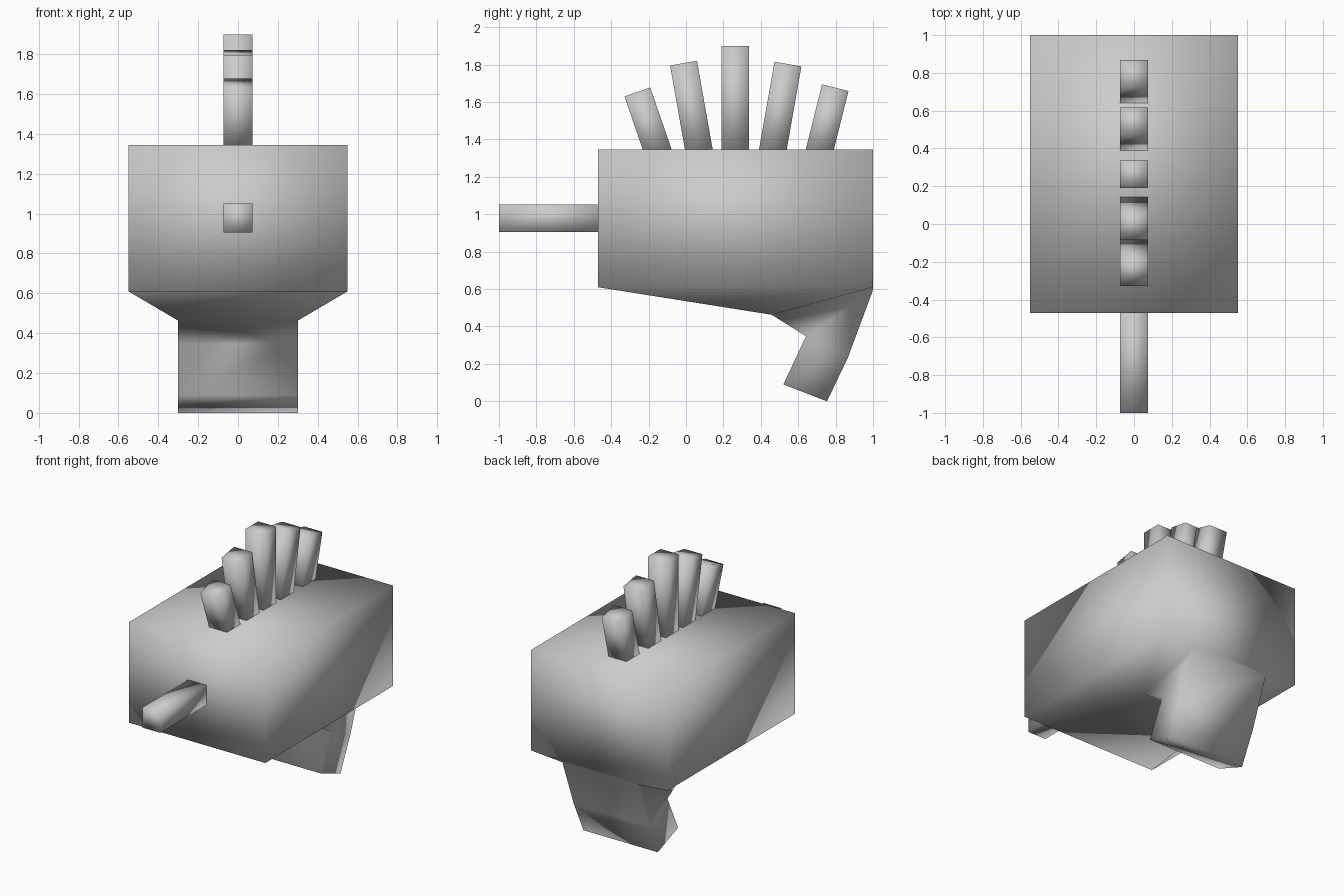
import bpy
import math
from mathutils import Vector

cube = bpy.data.objects.get("Cube")
if cube:
    bpy.data.objects.remove(cube, do_unlink=True)

grey = bpy.data.materials.new("plain grey")
grey.use_nodes = True
colour = (0.6, 0.6, 0.6, 1.0)
grey.diffuse_color = colour
grey.node_tree.nodes["Principled BSDF"].inputs["Base Color"].default_value = colour


def loft(name, rings):
    """Skin a stack of four-cornered rings, cap both ends, shade smooth."""
    verts = [v for ring in rings for v in ring]
    faces = [(3, 2, 1, 0)]
    for k in range(len(rings) - 1):
        a, b = 4 * k, 4 * k + 4
        for i in range(4):
            j = (i + 1) % 4
            faces.append((a + i, a + j, b + j, b + i))
    end = len(verts) - 4
    faces.append((end, end + 1, end + 2, end + 3))
    mesh = bpy.data.meshes.new(name)
    mesh.from_pydata(verts, [], faces)
    mesh.materials.append(grey)
    mesh.shade_smooth()
    obj = bpy.data.objects.new(name, mesh)
    bpy.context.collection.objects.link(obj)
    return obj


def ring(half_width, front, back):
    """Rectangle across x, given its front and back (y, z) points."""
    (y0, z0), (y1, z1) = front, back
    w = half_width
    return [(-w, y0, z0), (w, y0, z0), (w, y1, z1), (-w, y1, z1)]


# Palm block with the bent wrist grown from its underside
loft("palm_and_wrist", [
    ring(0.30, (0.52, 0.09), (0.754, 0.0)),
    ring(0.30, (0.642, 0.348), (0.866, 0.235)),
    ring(0.30, (0.457, 0.463), (0.998, 0.59)),
    ring(0.55, (-0.47, 0.61), (1.0, 0.61)),
    ring(0.55, (-0.47, 1.345), (1.0, 1.345)),
])

HALF = 0.073  # half thickness of every digit


def digit(name, base, tip):
    """Square bar in the x = 0 plane between two (y, z) centre points."""
    axis = (Vector(tip) - Vector(base)).normalized()
    side = Vector((axis.y, -axis.x)) * HALF
    rings = []
    for centre in (Vector(base), Vector(tip)):
        rings.append(ring(HALF, centre - side, centre + side))
    return loft(name, rings)


# Fan of fingers: tip centre (y, z) and lean from vertical in degrees
fingers = [
    ("finger_1", -0.26, 1.654, -19),
    ("finger_2", -0.013, 1.808, -10),
    ("finger_3", 0.263, 1.90, 0),
    ("finger_4", 0.545, 1.803, 10),
    ("finger_5", 0.798, 1.677, 14),
]
for name, y, z, lean in fingers:
    a = math.radians(lean)
    length = (z - 1.30) / math.cos(a)
    digit(name, (y - length * math.sin(a), 1.30), (y, z))

# Thumb pointing straight out of the front
digit("thumb", (-0.43, 0.978), (-1.0, 0.978))
